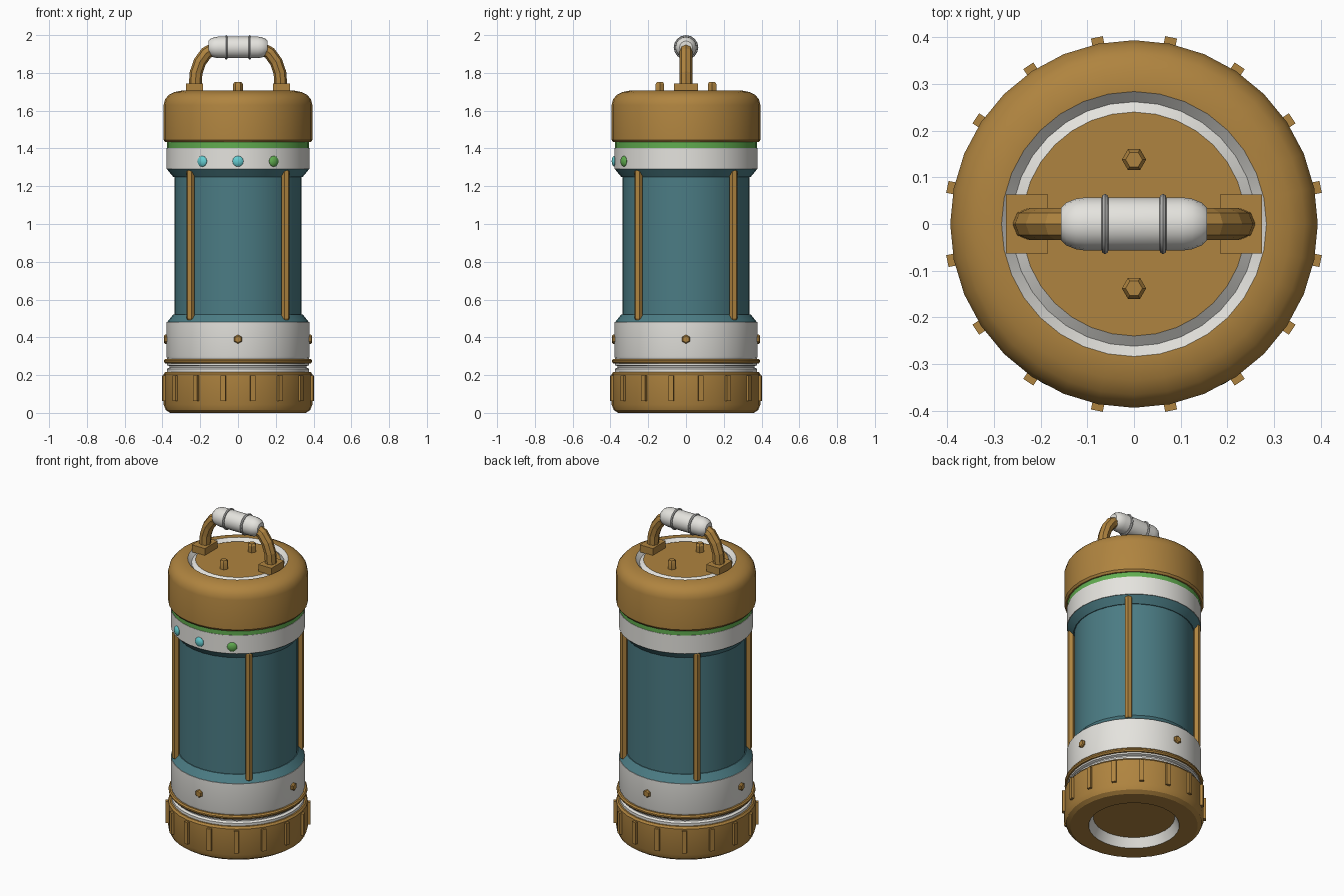
import bpy, bmesh, math
from mathutils import Matrix, Vector

if "Cube" in bpy.data.objects:
    bpy.data.objects.remove(bpy.data.objects["Cube"], do_unlink=True)


def material(name, r, g, b):
    m = bpy.data.materials.new(name)
    m.use_nodes = True
    m.diffuse_color = (r, g, b, 1)
    node = next(n for n in m.node_tree.nodes if n.type == 'BSDF_PRINCIPLED')
    node.inputs["Base Color"].default_value = (r, g, b, 1)
    return m


BRASS = material("brass", 0.43, 0.23, 0.05)
WHITE = material("off white", 0.78, 0.77, 0.73)
TEAL = material("teal", 0.07, 0.2, 0.23)
GREEN = material("green", 0.12, 0.42, 0.08)
CYAN = material("cyan", 0.13, 0.6, 0.63)
GREY = material("grey", 0.45, 0.45, 0.44)


def finish(name, bm, mat, angle=30):
    mesh = bpy.data.meshes.new(name)
    bm.to_mesh(mesh)
    bm.free()
    mesh.materials.append(mat)
    ob = bpy.data.objects.new(name, mesh)
    bpy.context.collection.objects.link(ob)
    bpy.ops.object.select_all(action='DESELECT')
    ob.select_set(True)
    bpy.context.view_layer.objects.active = ob
    bpy.ops.object.shade_smooth_by_angle(angle=math.radians(angle))
    return ob


def lathe(name, profile, mat, sides=32, matrix=Matrix()):
    """Turn (radius, z) points, listed from bottom to top, around z."""
    bm = bmesh.new()
    rings = [[bm.verts.new((r * math.cos(math.tau * i / sides),
                            r * math.sin(math.tau * i / sides), z))
              for i in range(sides)] for r, z in profile]
    for low, high in zip(rings, rings[1:]):
        for i in range(sides):
            j = (i + 1) % sides
            bm.faces.new((low[i], low[j], high[j], high[i]))
    bmesh.ops.remove_doubles(bm, verts=bm.verts, dist=1e-5)
    bm.transform(matrix)
    return finish(name, bm, mat)


def box(name, size, matrix, mat):
    bm = bmesh.new()
    bmesh.ops.create_cube(bm, size=1)
    bm.transform(matrix @ Matrix.Diagonal((*size, 1)))
    return finish(name, bm, mat)


def around(degrees, radius, z):
    """Place at an angle around the body, local x pointing outward."""
    return (Matrix.Rotation(math.radians(degrees), 4, 'Z')
            @ Matrix.Translation((radius, 0, z)))


OUTWARD = Matrix.Rotation(math.pi / 2, 4, 'Y')

# Base with a recessed underside
lathe("base_recess_floor", [(0, .055), (.23, .055)], BRASS)
lathe("base_recess_wall", [(.23, .055), (.256, 0)], WHITE)
lathe("base_cup", [(.256, 0), (.36, 0), (.382, .015), (.394, .045),
                   (.394, .205), (.385, .217), (.35, .217)], BRASS)
for k in range(16):
    box("base_grip_rib", (.026, .026, .135), around(11.25 + 22.5 * k, .395, .13), BRASS)

# Lower collar
lathe("lower_seam_ring", [(.35, .215), (.376, .217), (.376, .233), (.362, .24),
                          (.362, .247), (.376, .252), (.376, .265)], WHITE)
lathe("lower_brass_ring", [(.36, .262), (.385, .262), (.392, .27),
                           (.392, .278), (.385, .286), (.36, .286)], BRASS)
lathe("lower_white_band", [(.36, .284), (.375, .286), (.379, .3), (.379, .48),
                           (.35, .48)], WHITE)
for k in range(4):
    lathe("collar_bolt", [(.024, -.02), (.024, .008), (.018, .014), (0, .014)], BRASS, 6,
          around(90 * k, .378, .39) @ OUTWARD)

# Main body with flared ends
lathe("lower_flare", [(.376, .48), (.342, .522), (.33, .522)], TEAL)
lathe("body_tube", [(.337, .5), (.337, 1.27)], TEAL)
lathe("upper_flare", [(.33, 1.248), (.342, 1.248), (.376, 1.29)], TEAL)
for k in range(4):
    lathe("guard_rod", [(0, .493), (.017, .493), (.022, .5), (.022, 1.278),
                        (.017, 1.285), (0, 1.285)], BRASS, 6,
          around(45 + 90 * k, .355, 0))

# Upper collar and indicator lights
lathe("upper_white_band", [(.35, 1.29), (.379, 1.29), (.379, 1.403), (.35, 1.403)], WHITE)
lathe("green_band", [(.35, 1.4), (.377, 1.4), (.377, 1.44)], GREEN)
for angle, mat in ((-120, CYAN), (-90, CYAN), (-60, GREEN)):
    bm = bmesh.new()
    bmesh.ops.create_uvsphere(bm, u_segments=12, v_segments=8, radius=.029)
    bm.transform(around(angle, .379, 1.332) @ OUTWARD @ Matrix.Diagonal((1, 1, .5, 1)))
    finish("indicator_light", bm, mat)

# Rounded cap, groove and top plate
lathe("cap", [(.35, 1.433), (.385, 1.433), (.394, 1.445), (.394, 1.63), (.386, 1.66),
              (.366, 1.684), (.335, 1.699), (.3, 1.706), (.284, 1.706)], BRASS)
lathe("cap_groove", [(.284, 1.706), (.262, 1.682), (.24, 1.7)], WHITE)
lathe("cap_plate", [(.24, 1.7), (0, 1.7)], BRASS)
for side in (-1, 1):
    lathe("plate_bolt", [(.026, 1.69), (.026, 1.74), (.018, 1.752), (0, 1.752)], BRASS, 6,
          Matrix.Translation((0, side * .138, 0)))
    box("handle_foot", (.09, .126, .045),
        Matrix.Translation((side * .229, 0, 1.72)), BRASS)

# Bent handle tube
half = [(.227, 1.73), (.222, 1.8), (.202, 1.858), (.168, 1.905), (.12, 1.932)]
path = [(-x, z) for x, z in half] + [(x, z) for x, z in reversed(half)]
curve = bpy.data.curves.new("handle_tube", 'CURVE')
curve.dimensions = '3D'
curve.bevel_depth = .034
curve.bevel_resolution = 2
spline = curve.splines.new('POLY')
spline.points.add(len(path) - 1)
for point, (x, z) in zip(spline.points, path):
    point.co = (x, 0, z, 1)
spline.use_smooth = False
curve.materials.append(BRASS)
tube = bpy.data.objects.new("handle_tube", curve)
bpy.context.collection.objects.link(tube)
bpy.ops.object.select_all(action='DESELECT')
tube.select_set(True)
bpy.context.view_layer.objects.active = tube
bpy.ops.object.convert(target='MESH')

# Grip with two raised rings
grip_place = Matrix.Translation((0, 0, 1.935)) @ OUTWARD
end = [(0, .157), (.034, .157), (.046, .145), (.054, .125), (.057, .105)]
lathe("handle_grip", [(r, -x) for r, x in end] + end[::-1], WHITE, 16, grip_place)
for x in (-.062, .062):
    lathe("grip_ring", [(.054, x - .008), (.061, x - .006), (.065, x), (.061, x + .006),
                        (.054, x + .008)], GREY, 16, grip_place)
